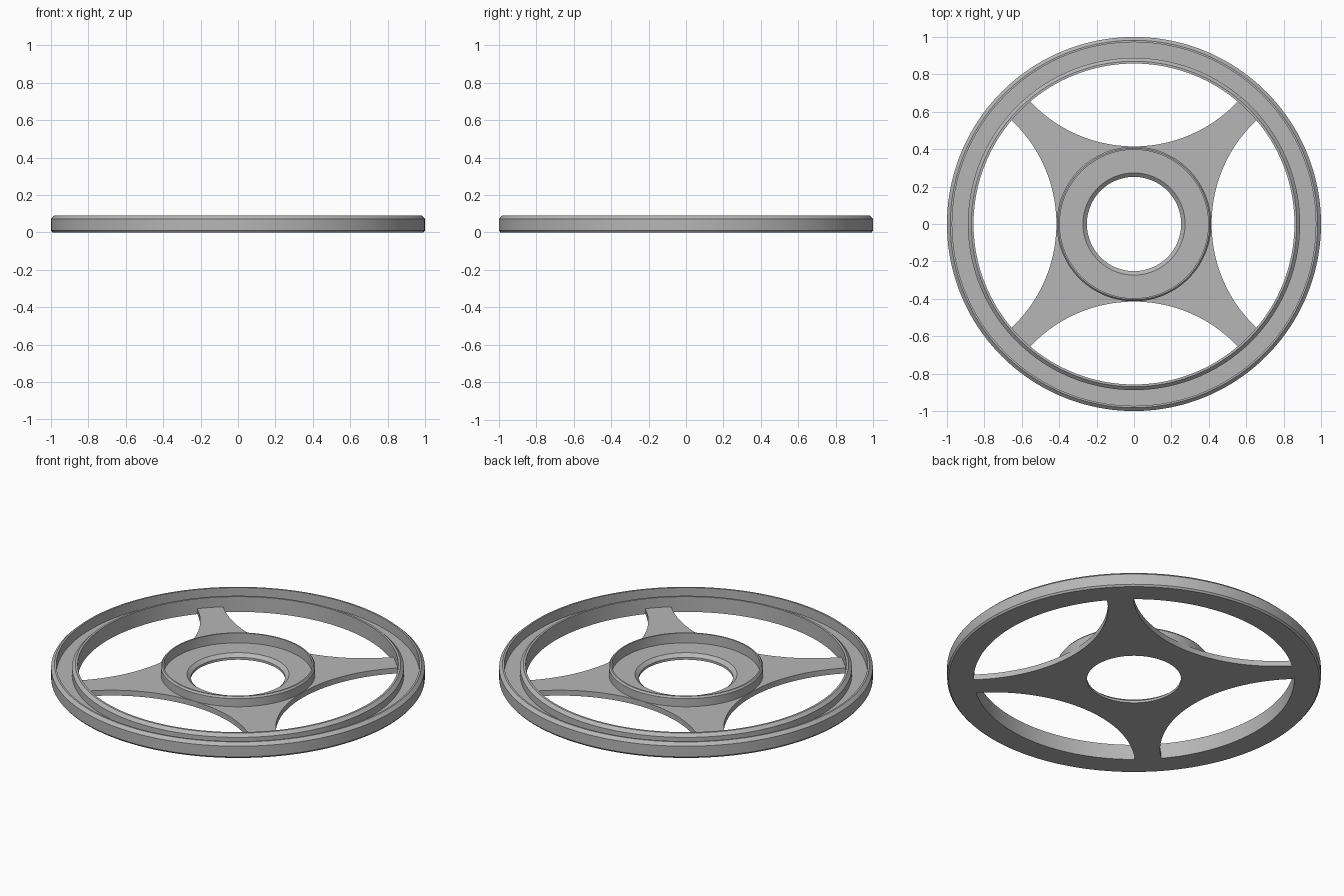
import bpy, bmesh
from math import sin, cos, pi, radians, atan2, hypot

cube = bpy.data.objects.get("Cube")
if cube:
    bpy.data.objects.remove(cube, do_unlink=True)

# One plain grey for every part
grey = bpy.data.materials.new("plain_grey")
grey.use_nodes = True
color = (0.47, 0.47, 0.47, 1)
grey.diffuse_color = color
grey.node_tree.nodes["Principled BSDF"].inputs["Base Color"].default_value = color

SEGMENTS = 160
FLOOR = 0.032
HEIGHT = 0.09


def loft(name, loops):
    """Skin closed loops of equal length into a torus-like solid."""
    bm = bmesh.new()
    rings = [[bm.verts.new(p) for p in loop] for loop in loops]
    for k, ring in enumerate(rings):
        following = rings[(k + 1) % len(rings)]
        for i in range(len(ring)):
            j = (i + 1) % len(ring)
            bm.faces.new((ring[i], ring[j], following[j], following[i]))
    bmesh.ops.recalc_face_normals(bm, faces=bm.faces)
    mesh = bpy.data.meshes.new(name)
    bm.to_mesh(mesh)
    bm.free()
    mesh.materials.append(grey)
    obj = bpy.data.objects.new(name, mesh)
    bpy.context.collection.objects.link(obj)
    bpy.ops.object.select_all(action="DESELECT")
    obj.select_set(True)
    bpy.context.view_layer.objects.active = obj
    bpy.ops.object.shade_smooth_by_angle(angle=radians(25))
    return obj


def circle(r, z, angles):
    return [(r * cos(a), r * sin(a), z) for a in angles]


def revolve(name, profile):
    angles = [2 * pi * i / SEGMENTS for i in range(SEGMENTS)]
    return loft(name, [circle(r, z, angles) for r, z in profile])


# Outer rim: channel between a tall outer lip and a tall inner lip
revolve("rim", [
    (0.858, 0), (0.992, 0), (1, 0.01), (1, 0.073), (0.982, HEIGHT),
    (0.972, HEIGHT), (0.972, FLOOR), (0.888, FLOOR), (0.888, 0.073),
    (0.87, HEIGHT), (0.858, HEIGHT),
])

# Raised wall around the hub
revolve("hub_wall", [
    (0.397, 0.02), (0.413, 0.02), (0.413, 0.08), (0.405, HEIGHT), (0.397, HEIGHT),
])

# Flat plate: four arc cut-outs leave four spokes that narrow to the rim
ARC_CENTER, ARC_RADIUS, ARC_HALF, STEPS = 1.177, 0.762, radians(46.7), 40
TIP_STEPS, TIP_RADIUS = 6, 0.858
outline = []
for quarter in range(4):
    turn = quarter * pi / 2
    for i in range(STEPS + 1):
        a = ARC_HALF * (2 * i / STEPS - 1)
        x, y = ARC_CENTER - ARC_RADIUS * cos(a), ARC_RADIUS * sin(a)
        outline.append((hypot(x, y), atan2(y, x) + turn))
    end = outline[-1][1] - turn
    for i in range(1, TIP_STEPS):
        outline.append((TIP_RADIUS, turn + end + (pi / 2 - 2 * end) * i / TIP_STEPS))

polar = [t for r, t in outline]
edge = [(r * cos(t), r * sin(t)) for r, t in outline]
loft("spoke_plate", [
    circle(0.252, 0, polar),
    [(x, y, 0) for x, y in edge],
    [(x, y, FLOOR) for x, y in edge],
    circle(0.273, FLOOR, polar),
    circle(0.252, 0.014, polar),
])
